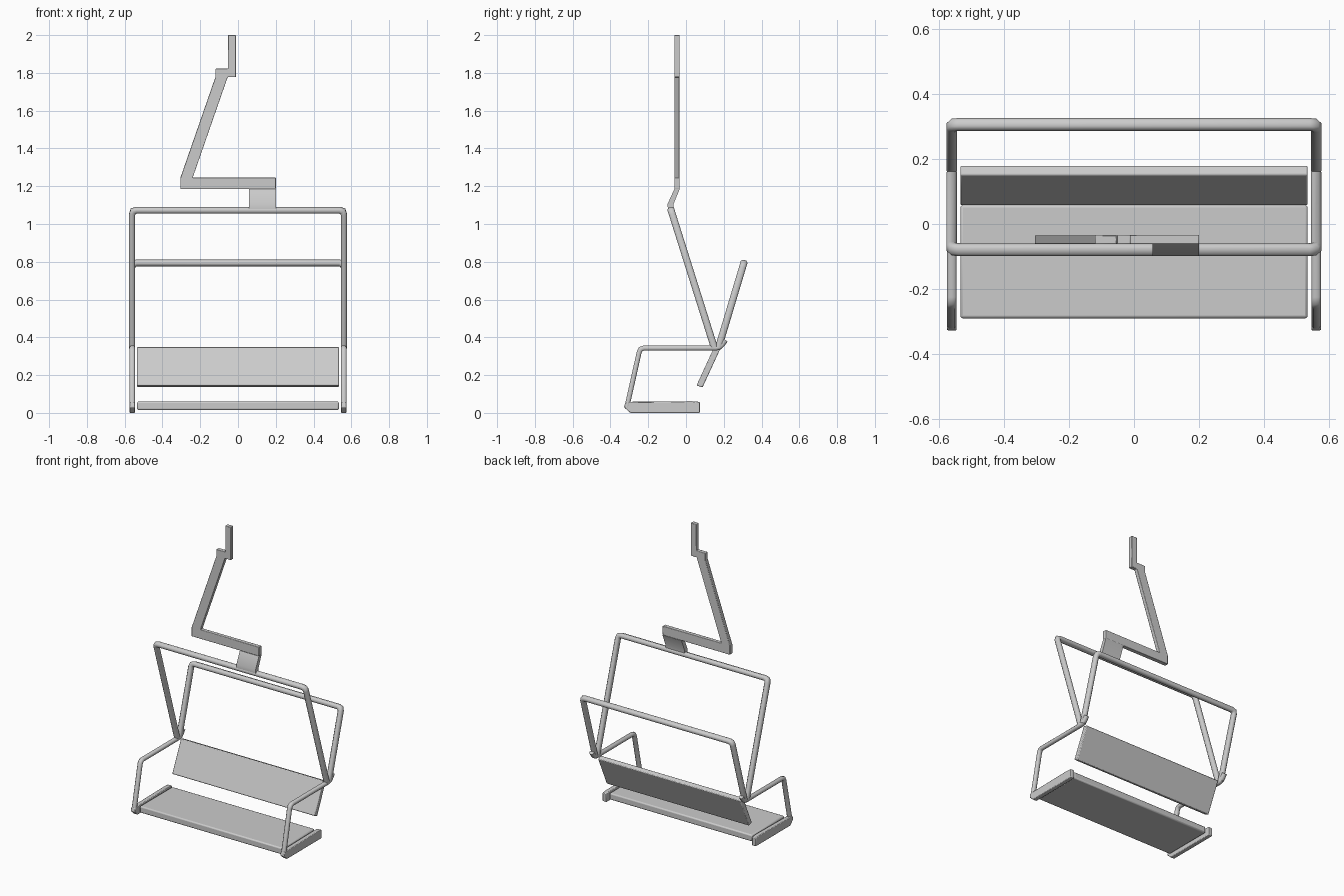
import bpy, bmesh
from mathutils import Vector

if "Cube" in bpy.data.objects:
    bpy.data.objects.remove(bpy.data.objects["Cube"])


def finish(name, bm, angle=50, bevel=0.0):
    bmesh.ops.recalc_face_normals(bm, faces=bm.faces[:])
    me = bpy.data.meshes.new(name)
    bm.to_mesh(me)
    bm.free()
    ob = bpy.data.objects.new(name, me)
    bpy.context.collection.objects.link(ob)
    bpy.ops.object.select_all(action='DESELECT')
    ob.select_set(True)
    bpy.context.view_layer.objects.active = ob
    bpy.ops.object.shade_smooth_by_angle(angle=angle * 3.14159 / 180)
    if bevel:
        mod = ob.modifiers.new("soft_edges", 'BEVEL')
        mod.width, mod.segments = bevel, 2
    return ob


def rounded(points, r):
    """Replace each inner corner of a path by a short three-point arc."""
    p = [Vector(q) for q in points]
    out = [p[0]]
    for a, b, c in zip(p, p[1:], p[2:]):
        s, e = b + (a - b).normalized() * r, b + (c - b).normalized() * r
        out += [s, (s + e) / 4 + b / 2, e]
    return out + [p[-1]]


def tube(name, path, normal, depth, width):
    """Sweep a chamfered rectangle along a planar path with mitred corners."""
    n = Vector(normal).normalized()
    d, w = depth / 2, width / 2
    c = min(d, w) * 0.55
    sec = [(d, w - c), (d - c, w), (c - d, w), (-d, w - c),
           (-d, c - w), (c - d, -w), (d - c, -w), (d, c - w)]
    bm, rings = bmesh.new(), []
    for i, p in enumerate(path):
        t1 = (p - path[max(i - 1, 0)]) if i else path[1] - p
        t2 = (path[i + 1] - p) if i < len(path) - 1 else t1
        b1, b2 = n.cross(t1.normalized()), n.cross(t2.normalized())
        b = (b1 + b2).normalized()
        b /= b.dot(b1)
        rings.append([bm.verts.new(p + n * u + b * v) for u, v in sec])
    for r1, r2 in zip(rings, rings[1:]):
        for k in range(8):
            bm.faces.new((r1[k], r1[k - 1], r2[k - 1], r2[k]))
    bm.faces.new(rings[0])
    bm.faces.new(rings[-1])
    return finish(name, bm)


def prism(name, outline, axis, lo, hi, bevel=0.0):
    """Extrude a 2D outline along the x or y axis."""
    bm = bmesh.new()
    mk = (lambda a, b: (lo, a, b)) if axis == 'x' else (lambda a, b: (a, lo, b))
    f = bm.faces.new([bm.verts.new(mk(a, b)) for a, b in outline])
    ext = bmesh.ops.extrude_face_region(bm, geom=[f])
    move = Vector((hi - lo, 0, 0)) if axis == 'x' else Vector((0, hi - lo, 0))
    bmesh.ops.translate(bm, vec=move,
                        verts=[v for v in ext['geom'] if isinstance(v, bmesh.types.BMVert)])
    return finish(name, bm, 35, bevel)


X = 0.56

# Zig-zag hanger arm
prism("hanger_arm", [(-0.053, 2), (-0.011, 2), (-0.011, 1.777), (-0.055, 1.777),
                     (-0.24, 1.245), (0.2, 1.245), (0.2, 1.184), (-0.305, 1.184),
                     (-0.305, 1.245), (-0.12, 1.777), (-0.12, 1.822), (-0.053, 1.822)],
      'y', -0.062, -0.034, 0.003)

# Bent plate joining the hanger to the main frame
prism("hanger_plate", [(-0.062, 1.184), (-0.034, 1.184), (-0.066, 1.105), (-0.066, 1.07),
                       (-0.095, 1.07), (-0.098, 1.105)], 'x', 0.057, 0.2)


# Two U-shaped frames: the hanging frame and the raised restraint bar
def u_frame(name, low, high):
    path = [(-X, *low), (-X, *high), (X, *high), (X, *low)]
    normal = (0, high[1] - low[1], low[0] - high[0])
    tube(name, rounded(path, 0.022), normal, 0.037, 0.032)


u_frame("hanging_frame", (0.15, 0.345), (-0.079, 1.073))
u_frame("restraint_bar", (0.172, 0.345), (0.306, 0.793))

# Armrests and seat rails on both sides
for side, s in (("left", -1), ("right", 1)):
    x = s * X
    arm = [(x, 0.21, 0.385), (x, 0.178, 0.343), (x, -0.243, 0.343), (x, -0.313, 0.03)]
    tube(side + "_armrest", rounded(arm, 0.02), (1, 0, 0), 0.03, 0.026)
    prism(side + "_seat_rail", [(-0.328, 0.03), (-0.295, 0.0), (0.073, 0.0), (0.073, 0.058),
                                (0.03, 0.062), (-0.3, 0.057), (-0.322, 0.055)],
          'x', x - 0.015, x + 0.015, 0.004)

# Seat and slanted backrest panels
prism("seat", [(-0.29, 0.015), (0.058, 0.015), (0.058, 0.06), (-0.29, 0.06)],
      'x', -0.534, 0.534, 0.008)
prism("backrest", [(0.056, 0.146), (0.087, 0.134), (0.181, 0.338), (0.15, 0.35)],
      'x', -0.534, 0.534, 0.005)
